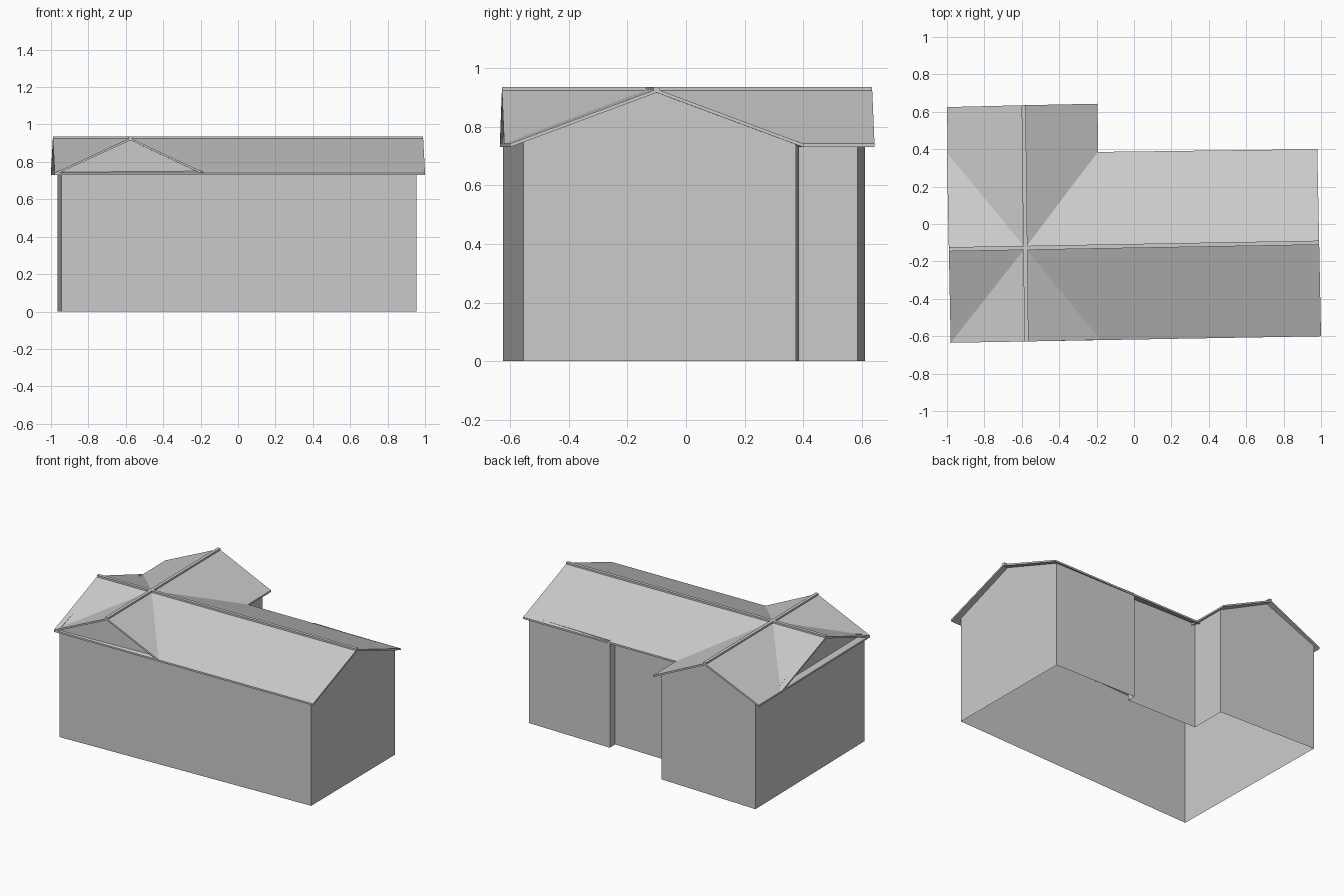
import bpy, bmesh
from mathutils import Vector

cube = bpy.data.objects.get("Cube")
if cube:
    bpy.data.objects.remove(cube, do_unlink=True)

grey = bpy.data.materials.new("plain_grey")
grey.use_nodes = True
colour = (0.6, 0.6, 0.6, 1)
grey.diffuse_color = colour
grey.node_tree.nodes["Principled BSDF"].inputs["Base Color"].default_value = colour

WALL_TOP, GABLE_TOP = 0.75, 0.92
EAVE, RIDGE, THICK = 0.742, 0.928, 0.012


def finish(name, bm):
    mesh = bpy.data.meshes.new(name)
    bm.to_mesh(mesh)
    bm.free()
    mesh.materials.append(grey)
    obj = bpy.data.objects.new(name, mesh)
    bpy.context.collection.objects.link(obj)
    return obj


def at(p, z):
    return Vector((p[0], p[1], z))


def slab(bm, corners, drop):
    """Thick panel: the given top corners, extended straight down."""
    top = [bm.verts.new(c) for c in corners]
    low = [bm.verts.new(c - Vector((0, 0, drop))) for c in corners]
    bm.faces.new(top)
    bm.faces.new(low[::-1])
    n = len(top)
    for i in range(n):
        j = (i + 1) % n
        bm.faces.new((top[j], top[i], low[i], low[j]))
    bmesh.ops.recalc_face_normals(bm, faces=bm.faces)


# Outer walls, open underneath, with a small step in the rear wall
outline = [(-.945, -.625), (.955, -.555), (.95, .375), (.32, .385),
           (.32, .325), (-.22, .335), (-.22, .585), (-.965, .61)]
bm = bmesh.new()
low = [bm.verts.new(at(p, 0)) for p in outline]
top = [bm.verts.new(at(p, WALL_TOP)) for p in outline]
for i in range(len(outline)):
    j = (i + 1) % len(outline)
    bm.faces.new((low[i], low[j], top[j], top[i]))
finish("walls", bm)

# Triangular gable walls: two feet and a peak each
gables = {
    "gable_front": ((-.945, -.625), (-.2, -.598), (-.575, -.612)),
    "gable_left": ((.955, -.555), (.95, .375), (.953, -.105)),
    "gable_rear": ((-.22, .585), (-.965, .61), (-.59, .598)),
    "gable_right": ((-.961, .36), (-.945, -.625), (-.953, -.135)),
}
for name, (a, b, peak) in gables.items():
    bm = bmesh.new()
    bm.faces.new([bm.verts.new(v) for v in
                  (at(a, WALL_TOP), at(b, WALL_TOP), at(peak, GABLE_TOP))])
    finish(name, bm)


def gable_roof(name, eave_a, ridge, eave_b):
    """Two sloping panels meeting at a ridge, with a narrow ridge cap."""
    r = [at(p, RIDGE) for p in ridge]
    for side, eave in (("a", eave_a), ("b", eave_b)):
        e = [at(p, EAVE) for p in eave]
        bm = bmesh.new()
        slab(bm, [e[0], e[1], r[1], r[0]], THICK)
        finish(f"{name}_panel_{side}", bm)
    along = (r[1] - r[0]).normalized()
    across = Vector((-along.y, along.x, 0)) * 0.011
    up = Vector((0, 0, 0.008))
    bm = bmesh.new()
    slab(bm, [r[0] - across + up, r[1] - across + up,
              r[1] + across + up, r[0] + across + up], THICK)
    finish(f"{name}_ridge_cap", bm)


# Long main roof and the crossing wing roof
gable_roof("main_roof", ((-.98, -.635), (1, -.6)),
           ((-.99, -.135), (.99, -.1)), ((-1, .375), (.98, .4)))
gable_roof("wing_roof", ((-.98, -.635), (-1, .625)),
           ((-.575, -.628), (-.59, .635)), ((-.18, -.62), (-.195, .643)))
